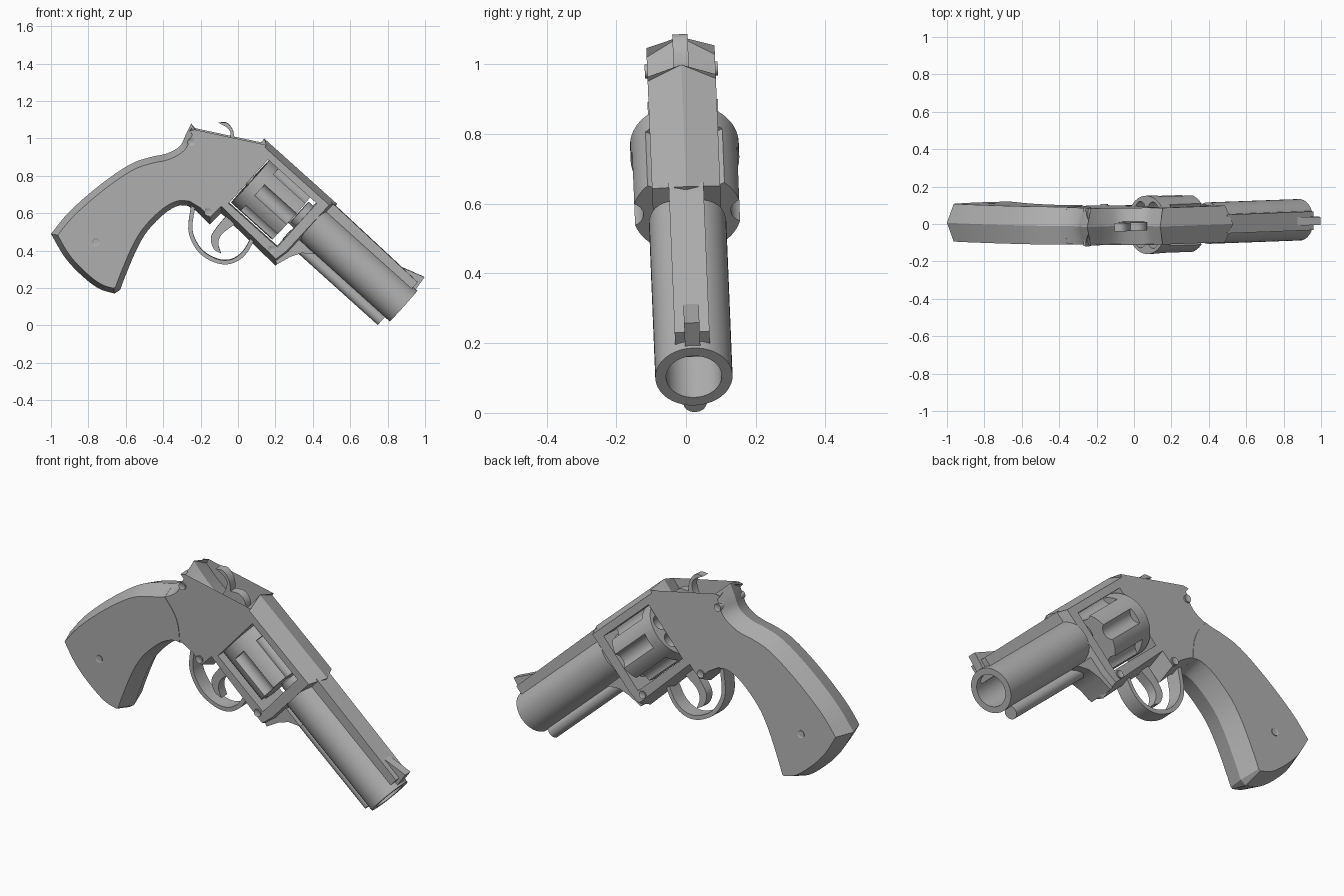
import bpy, bmesh
from math import radians, sin, cos, pi
from mathutils import Matrix, Vector

cube = bpy.data.objects.get("Cube")
if cube:
    bpy.data.objects.remove(cube)

steel = bpy.data.materials.new("plain_grey")
steel.use_nodes = True
GREY = (0.44, 0.44, 0.44, 1)
steel.diffuse_color = GREY
steel.node_tree.nodes["Principled BSDF"].inputs["Base Color"].default_value = GREY

# Whole model leans slightly sideways; barrel space has x along the bore, origin at the muzzle
LEAN = Matrix.Translation((0, 0.027, 0)) @ Matrix.Rotation(radians(2.35), 4, 'X')
BARREL = LEAN @ Matrix.Translation((0.885, 0, 0.104)) @ Matrix.Rotation(radians(42), 4, 'Y')
parts = []


def finish(name, bm, space):
    bmesh.ops.recalc_face_normals(bm, faces=bm.faces)
    bm.transform(space)
    mesh = bpy.data.meshes.new(name)
    bm.to_mesh(mesh)
    bm.free()
    mesh.materials.append(steel)
    obj = bpy.data.objects.new(name, mesh)
    bpy.context.collection.objects.link(obj)
    parts.append(obj)
    return obj


def spline(pts, steps=4):
    """Smooth curve through the points."""
    p = [Vector(q) for q in pts]
    p = [2 * p[0] - p[1]] + p + [2 * p[-1] - p[-2]]
    out = []
    for a, b, c, d in zip(p, p[1:], p[2:], p[3:]):
        for i in range(steps):
            t = i / steps
            out.append(0.5 * (2 * b + (c - a) * t + (2 * a - 5 * b + 4 * c - d) * t * t
                              + (3 * b - a - 3 * c + d) * t ** 3))
    return out + [p[-2]]


def outline(*runs):
    """Join smooth runs and straight corners into one closed loop."""
    pts = []
    for run in runs:
        for q in (spline(run) if len(run) > 2 else [Vector(r) for r in run]):
            if not pts or (q - pts[-1]).length > 0.001:
                pts.append(q)
    if (pts[0] - pts[-1]).length < 0.001:
        pts.pop()
    return pts


def plate(name, pts, half, bevel=0.0, space=LEAN):
    """Side profile given thickness, with sides sloping in from a centre ridge."""
    bm = bmesh.new()
    face = bm.faces.new([bm.verts.new((p[0], 0, p[1])) for p in pts])
    bm.normal_update()
    bmesh.ops.inset_region(bm, faces=[face], thickness=bevel, use_boundary=True, use_even_offset=True)
    for v in face.verts:
        v.co.y = half
    twin = bmesh.ops.duplicate(bm, geom=bm.verts[:] + bm.edges[:] + bm.faces[:])
    for v in twin["geom"]:
        if isinstance(v, bmesh.types.BMVert):
            v.co.y *= -1
    bmesh.ops.remove_doubles(bm, verts=bm.verts, dist=0.0001)
    return finish(name, bm, space)


def rod(name, start, end, r, v=0.0, y=0.0, sides=40):
    """Round bar parallel to the bore."""
    bm = bmesh.new()
    place = Matrix.Translation(((start + end) / 2, y, v)) @ Matrix.Rotation(pi / 2, 4, 'Y')
    bmesh.ops.create_cone(bm, cap_ends=True, segments=sides, radius1=r, radius2=r,
                          depth=end - start, matrix=place)
    return finish(name, bm, BARREL)


def cut(obj, cutter, operation='DIFFERENCE'):
    cutter.hide_render = True
    mod = obj.modifiers.new("cut", 'BOOLEAN')
    mod.operation, mod.solver, mod.object = operation, 'EXACT', cutter
    bpy.context.view_layer.objects.active = obj
    bpy.ops.object.modifier_apply(modifier=mod.name)
    parts.remove(cutter)
    bpy.data.objects.remove(cutter)


def box(name, u0, u1, v0, v1, half):
    return plate(name, [(u0, v0), (u1, v0), (u1, v1), (u0, v1)], half, space=BARREL)


# Shared silhouette of frame and grip
PEAK = (-.25, 1.08)
BODY = outline(
    [PEAK, (-.2, 1.02), (-.14, .96), (-.07, .91), (.01, .9), (.06, .91), (.1, .95), (.14, 1)],
    [(.53, .65), (.28, .38)], [(.2, .32), (-.09, .6)], [(-.15, .54), (-.22, .61)],
    [(-.27, .64), (-.32, .64), (-.39, .6), (-.48, .51), (-.54, .41), (-.6, .27), (-.63, .19)],
    [(-.66, .17), (-.75, .2), (-.85, .28), (-.93, .37), (-1, .49)],
    [(-1, .49), (-.9, .61), (-.74, .75), (-.58, .86), (-.47, .9), (-.38, .92), (-.31, .96),
     (-.28, 1.02), PEAK])
SEAM = [(-.4, 1), (-.36, .9), (-.31, .83), (-.28, .74), (-.275, .55)]


def grip_zone():
    return plate("grip_zone", outline(SEAM, [(-.5, -.1), (-1.2, -.1)], [(-1.2, 1)]), 0.3)


# Frame with a window for the cylinder
frame = plate("frame", BODY, 0.098, 0.03)
cut(frame, grip_zone())
cut(frame, box("window", -1.065, -.715, -.215, .1, .3))

# Grip meets the frame along the seam
grip = plate("grip", BODY, 0.101, 0.03)
cut(grip, grip_zone(), 'INTERSECT')

# Lug below the barrel
plate("barrel_lug", [(.25, .45), (.33, .46), (.41, .385), (.34, .39), (.28, .37), (.21, .33), (.18, .38)], 0.07)

# Barrel with bore, rib, front sight and ejector rod
barrel = rod("barrel", -.66, 0, .111)
cut(barrel, rod("bore", -.6, .1, .08))
rod("barrel_throat", -.75, -.61, .075)
plate("barrel_rib", [(-.66, .05), (-.03, .05), (-.03, .146), (-.66, .156)], 0.05, space=BARREL)
plate("front_sight", [(-.16, .1), (-.01, .1), (-.02, .19), (-.15, .147)], 0.022, space=BARREL)
rod("ejector_rod", -.72, -.035, .033, v=-.135, sides=24)

# Fluted cylinder with six chambers
AXIS = -.05
cylinder = rod("cylinder", -1.055, -.76, .156, v=AXIS, sides=48)
for i in range(6):
    a = i * pi / 3
    cut(cylinder, rod("chamber", -1.1, -.95, .038, v=AXIS + .1 * cos(a), y=.1 * sin(a), sides=16))
    b = a + pi / 6
    cut(cylinder, rod("flute", -.99, -.7, .045, v=AXIS + .17 * cos(b), y=.17 * sin(b), sides=20))
rod("cylinder_pin", -1.08, -.7, .032, v=AXIS, sides=20)

# Hammer
plate("hammer", outline(
    [(-.105, 1.085), (-.06, 1.085), (-.03, 1.05), (-.02, 1.01), (-.02, .985)],
    [(-.02, .985), (.03, .985), (.06, .96), (.07, .92), (.05, .87)],
    [(-.06, .87), (-.08, .93), (-.05, .985), (-.04, 1.03), (-.06, 1.06), (-.105, 1.085)]), 0.022)

# Trigger and its guard strap
plate("trigger", outline(
    [(-.05, .6), (-.11, .53), (-.145, .47), (-.13, .41), (-.09, .385)],
    [(-.09, .385), (-.105, .44), (-.085, .49), (-.02, .54)]), 0.025)
path = spline([(-.24, .64), (-.255, .52), (-.23, .44), (-.18, .38), (-.1, .342), (-.03, .345),
               (.03, .385), (.07, .45), (.09, .5)])
inner, outer = [], []
for i, p in enumerate(path):
    t = (path[min(i + 1, len(path) - 1)] - path[max(i - 1, 0)]).normalized()
    side = Vector((-t.y, t.x)) * 0.011
    inner.append(p + side)
    outer.append(p - side)
plate("trigger_guard", inner + outer[::-1], 0.04)

# Screws showing on both sides
for name, x, z, half in (("rear_screw", -.25, .985, .105), ("middle_screw", -.16, .61, .105),
                         ("front_screw", .18, .41, .105), ("grip_screw", -.76, .45, .104)):
    bm = bmesh.new()
    place = Matrix.Translation((x, 0, z)) @ Matrix.Rotation(pi / 2, 4, 'X')
    bmesh.ops.create_cone(bm, cap_ends=True, segments=18, radius1=.02, radius2=.02,
                          depth=2 * half, matrix=place)
    caps = [f for f in bm.faces if len(f.verts) > 4]
    bmesh.ops.inset_individual(bm, faces=caps, thickness=.009, depth=-.004)
    finish(name, bm, LEAN)

# Smooth round surfaces, keep edges sharp
bpy.ops.object.select_all(action='DESELECT')
for obj in parts:
    obj.select_set(True)
bpy.context.view_layer.objects.active = frame
bpy.ops.object.shade_smooth_by_angle(angle=radians(30))
